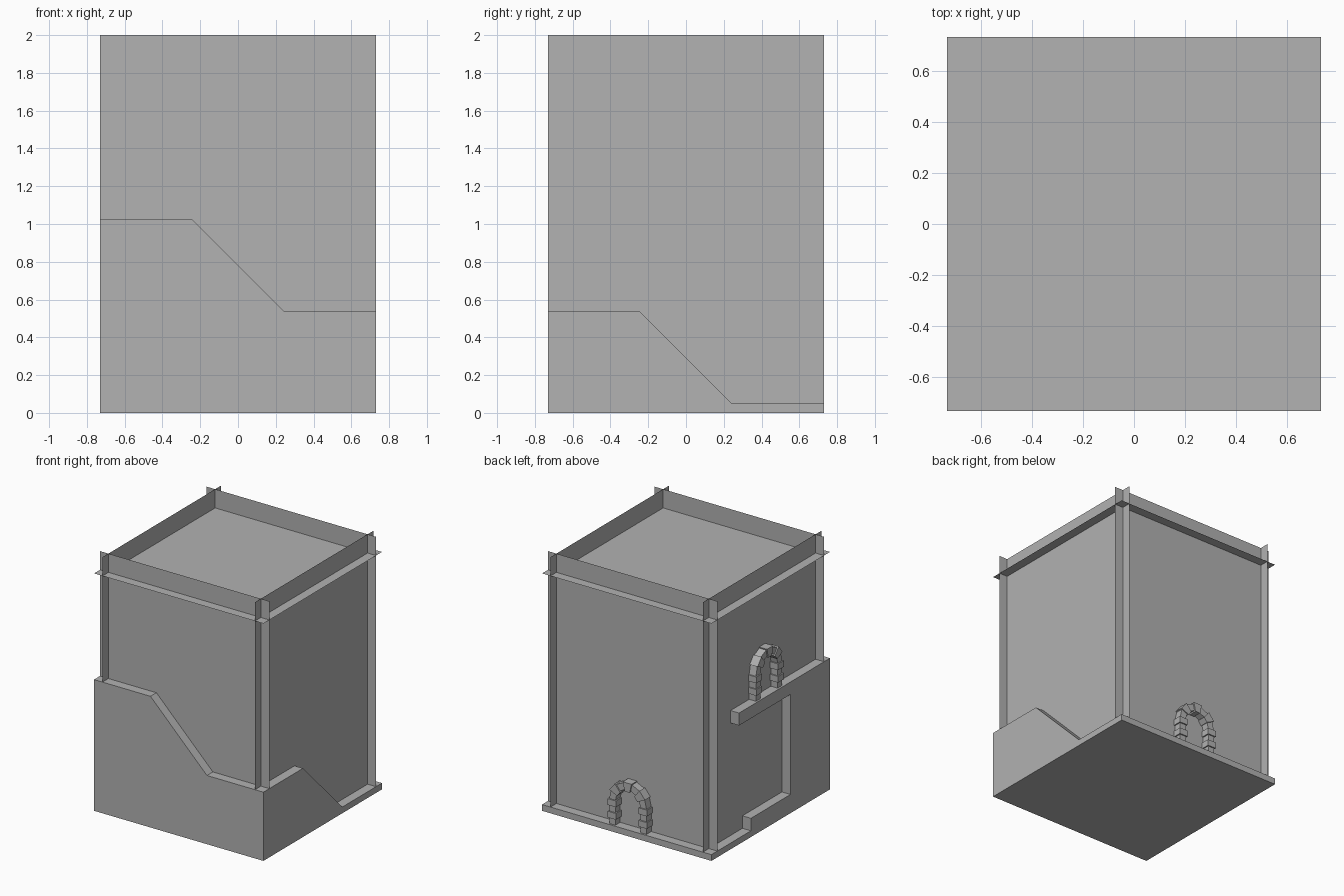
import bpy, bmesh, math
from mathutils import Matrix

cube = bpy.data.objects.get("Cube")
if cube:
    bpy.data.objects.remove(cube, do_unlink=True)

U = 2 / 41            # one module
HALF = 15             # half width of the base, in modules
WALL = 13.5           # wall distance from the centre
TOP, ROOF = 41, 38

stone = bpy.data.materials.new("grey_stone")
stone.use_nodes = True
GREY = (0.445, 0.445, 0.445, 1)
stone.diffuse_color = GREY
stone.node_tree.nodes["Principled BSDF"].inputs["Base Color"].default_value = GREY


def add_object(name, bm, turn=0):
    bmesh.ops.transform(bm, verts=bm.verts,
                        matrix=Matrix.Rotation(math.radians(turn), 4, "Z") @ Matrix.Scale(U, 4))
    mesh = bpy.data.meshes.new(name)
    bm.to_mesh(mesh)
    bm.free()
    mesh.materials.append(stone)
    obj = bpy.data.objects.new(name, mesh)
    bpy.context.collection.objects.link(obj)
    return obj


def prism(bm, profile, outer=HALF, inner=WALL):
    """Extrude an (along, height) profile from the wall outward to -y."""
    face = bm.faces.new([bm.verts.new((a, -outer, h)) for a, h in profile])
    side = bmesh.ops.extrude_face_region(bm, geom=[face], use_keep_orig=True)["geom"]
    moved = [v for v in side if isinstance(v, bmesh.types.BMVert)]
    bmesh.ops.translate(bm, verts=moved, vec=(0, outer - inner, 0))
    bmesh.ops.recalc_face_normals(bm, faces=bm.faces)


def sheet(name, corners, turn=0):
    bm = bmesh.new()
    bm.faces.new([bm.verts.new(c) for c in corners])
    add_object(name, bm, turn)


# Crossing wall sheets and the roof sheet
SIDES = {"front": 0, "right": 90, "back": 180, "left": -90}
for side, turn in SIDES.items():
    sheet(side + "_wall", [(-HALF, -WALL, 0), (HALF, -WALL, 0),
                           (HALF, -WALL, TOP), (-HALF, -WALL, TOP)], turn)
sheet("roof", [(-HALF, -HALF, ROOF), (HALF, -HALF, ROOF),
               (HALF, HALF, ROOF), (-HALF, HALF, ROOF)])

# Base slab
bm = bmesh.new()
prism(bm, [(-HALF, 0), (HALF, 0), (HALF, 1), (-HALF, 1)], HALF, -HALF)
add_object("base_slab", bm)

# Stepped and sloping ledges that climb around the walls
LEDGES = {
    "front": [(-HALF, 0), (HALF, 0), (HALF, 11), (5, 11), (-5, 21), (-HALF, 21)],
    "right": [(-HALF, 0), (HALF, 0), (HALF, 1), (5, 1), (-5, 11), (-HALF, 11)],
    "left": [(-HALF, 0), (HALF, 0), (HALF, 21), (-8, 21), (-8, 19),
             (5, 19), (5, 3), (-5, 3), (-5, 1), (-HALF, 1)],
}
for side, profile in LEDGES.items():
    bm = bmesh.new()
    prism(bm, profile)
    add_object(side + "_ledge", bm, SIDES[side])


# Doorways of alternating stones
def doorway(name, floor, turn, jamb=4, wedges=7):
    bm = bmesh.new()
    spring = floor + jamb

    def reach(i):
        return (2, 3.5, 14.9) if i % 2 else (2.2, 3.3, 14.7)

    for sign in (-1, 1):
        for i in range(jamb):
            r0, r1, depth = reach(i)
            z = floor + i
            prism(bm, [(sign * r0, z), (sign * r1, z),
                       (sign * r1, z + 1), (sign * r0, z + 1)], depth)
    for i in range(wedges):
        r0, r1, depth = reach(i)
        a, b = (math.pi * k / wedges for k in (i, i + 1))
        ring = [(r0, a), (r1, a), (r1, b), (r0, b)]
        prism(bm, [(r * math.cos(t), spring + r * math.sin(t)) for r, t in ring], depth)
    add_object(name, bm, turn)


doorway("lower_doorway", 1, SIDES["back"])
doorway("upper_doorway", 21, SIDES["left"])
